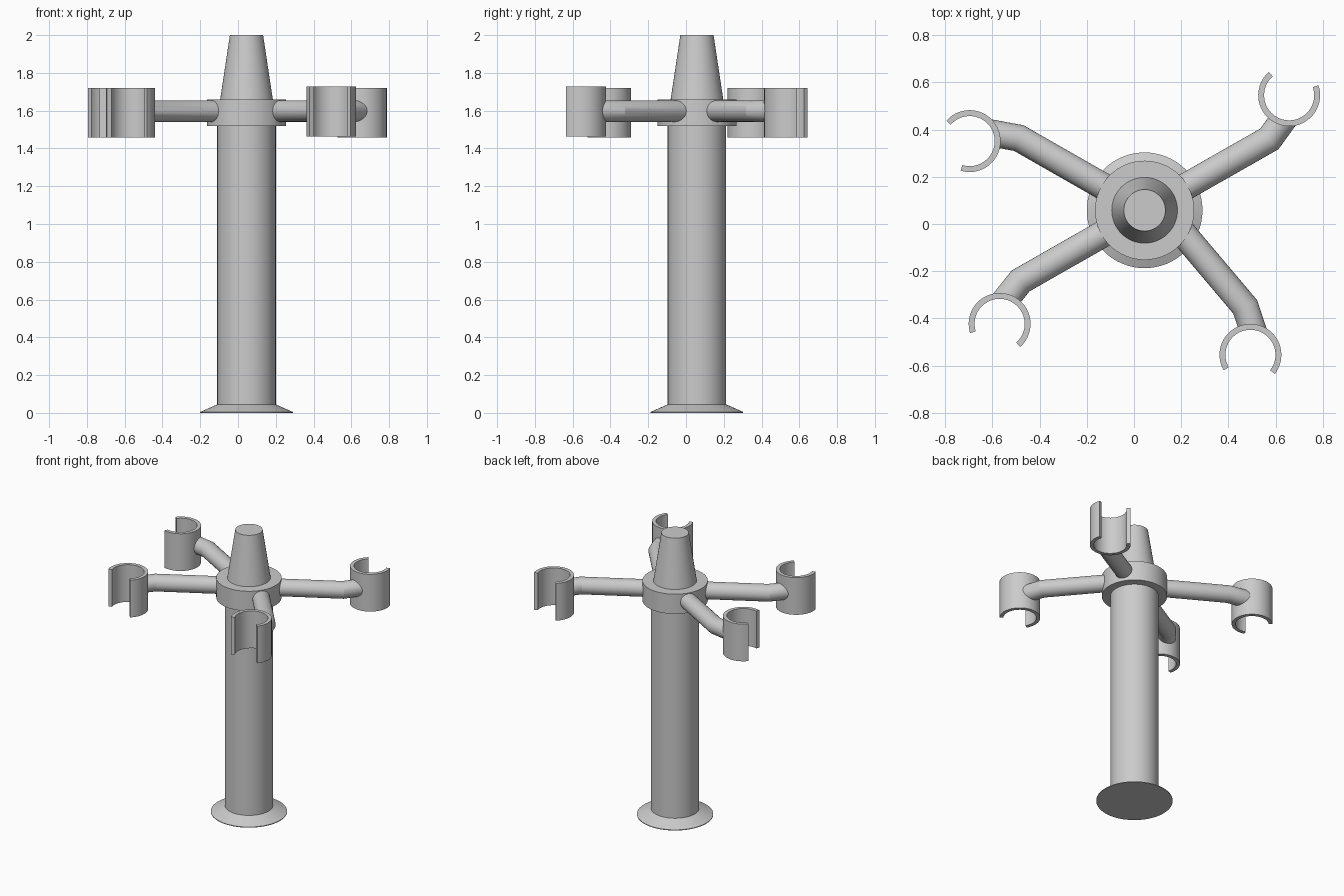
import bpy, bmesh
from math import cos, sin, pi, radians
from mathutils import Vector

if "Cube" in bpy.data.objects:
    bpy.data.objects.remove(bpy.data.objects["Cube"])

HUB = Vector((0.045, 0.058, 0))
grey = bpy.data.materials.new("grey_metal")
grey.diffuse_color = (0.6, 0.6, 0.6, 1)
grey.use_nodes = True
grey.node_tree.nodes["Principled BSDF"].inputs["Base Color"].default_value = grey.diffuse_color


def finish(name, bm):
    bmesh.ops.recalc_face_normals(bm, faces=bm.faces)
    me = bpy.data.meshes.new(name)
    bm.to_mesh(me)
    bm.free()
    ob = bpy.data.objects.new(name, me)
    bpy.context.collection.objects.link(ob)
    me.materials.append(grey)
    bpy.ops.object.select_all(action='DESELECT')
    ob.select_set(True)
    bpy.context.view_layer.objects.active = ob
    bpy.ops.object.shade_smooth_by_angle(angle=radians(20))
    return ob


def skin(name, rings):
    """Closed tube through equal-sized rings of points."""
    bm = bmesh.new()
    loops = [[bm.verts.new(p) for p in r] for r in rings]
    n = len(loops[0])
    for a, b in zip(loops, loops[1:]):
        for i in range(n):
            j = (i + 1) % n
            bm.faces.new((a[i], a[j], b[j], b[i]))
    bm.faces.new(loops[0][::-1])
    bm.faces.new(loops[-1])
    return finish(name, bm)


def lathe(name, profile, n=64):
    skin(name, [[HUB + Vector((r * cos(2 * pi * i / n), r * sin(2 * pi * i / n), z))
                 for i in range(n)] for r, z in profile])


def clamp(name, c, gap, half, z0, z1, outer=0.131, inner=0.106, n=48):
    """C-shaped holder, open around the gap angle."""
    rings = []
    for i in range(n + 1):
        a = radians(gap + half + (360 - 2 * half) * i / n)
        d = Vector((cos(a), sin(a), 0))
        rings.append([c + d * r + Vector((0, 0, z))
                      for r, z in ((inner, z0), (outer, z0), (outer, z1), (inner, z1))])
    skin(name, rings)


def arm(name, start, knee, end, end_normal, r=0.057, n=32):
    """Mitred bent tube, its tip cut flush against the clamp wall."""
    d1, d2 = (knee - start).normalized(), (end - knee).normalized()
    side = Vector((-d1.y, d1.x, 0))
    up = Vector((0, 0, 1))
    ring = [start + (side * cos(2 * pi * i / n) + up * sin(2 * pi * i / n)) * r
            for i in range(n)]

    def slide(pts, d, point, normal):
        return [p + d * ((point - p).dot(normal) / d.dot(normal)) for p in pts]

    bend = slide(ring, d1, knee, d1 + d2)
    tip = slide(bend, d2, end, end_normal)
    skin(name, [ring, bend, tip])


# Post: flared foot with column, collar and tapered cap
lathe("column_with_foot", [(0.245, 0), (0.245, 0.005), (0.155, 0.045), (0.155, 1.53)])
lathe("collar", [(0.21, 1.52), (0.21, 1.66)])
lathe("tapered_cap", [(0.14, 1.655), (0.088, 2.0)])

# Arms: start, knee, clamp centre, gap direction, half gap, height shift
ARM_Z = 1.598
ARMS = {
    "back_right": ((0.16, 0.125), (0.573, 0.36), (0.657, 0.545), 75, 56, 0),
    "back_left": ((-0.07, 0.125), (-0.488, 0.364), (-0.696, 0.351), 196, 57, 0),
    "front_left": ((-0.07, -0.007), (-0.48, -0.241), (-0.569, -0.423), 254.5, 57, 0),
    "front_right": ((0.192, -0.021), (0.471, -0.351), (0.493, -0.554), 266, 56, 0.006),
}
for key, (s, k, c, gap, half, dz) in ARMS.items():
    g = radians(gap)
    radial = Vector((cos(g), sin(g), 0))
    centre = Vector((*c, 0))
    tip = centre - radial * 0.113 + Vector((0, 0, ARM_Z))
    arm(key + "_arm", Vector((*s, ARM_Z)), Vector((*k, ARM_Z)), tip, radial)
    clamp(key + "_clamp", centre, gap, half, 1.457 + dz, 1.721 + dz)
